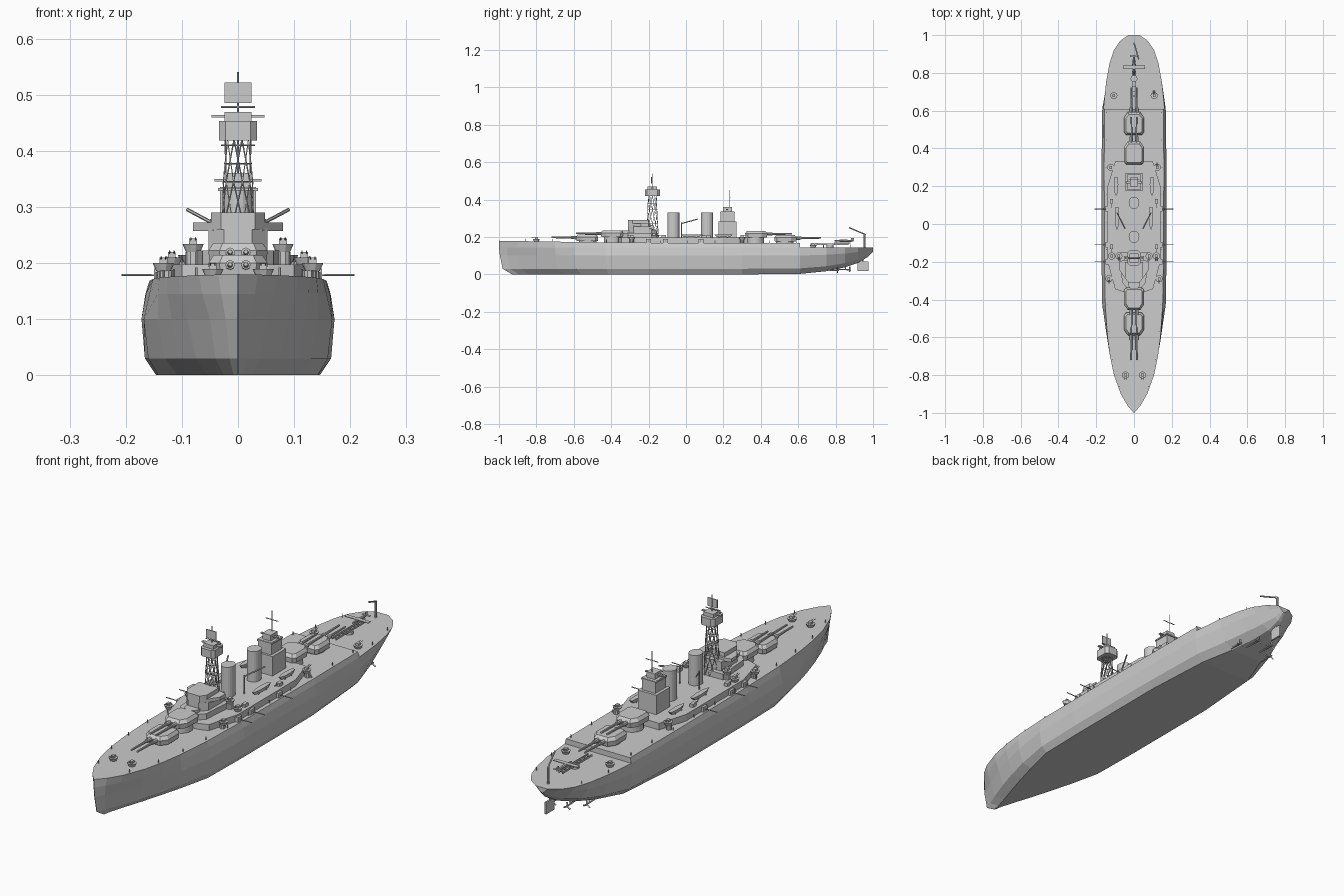
import bpy, bmesh, math
from mathutils import Vector

if "Cube" in bpy.data.objects:
    bpy.data.objects.remove(bpy.data.objects["Cube"])

def mesh(name, verts, faces):
    me = bpy.data.meshes.new(name)
    me.from_pydata(verts, [], faces)
    bm = bmesh.new(); bm.from_mesh(me)
    bmesh.ops.recalc_face_normals(bm, faces=bm.faces)
    bm.to_mesh(me); bm.free()
    ob = bpy.data.objects.new(name, me)
    bpy.context.collection.objects.link(ob)
    return ob

def loft(name, rings):
    n = len(rings[0])
    faces = [[k*n+i, k*n+(i+1) % n, (k+1)*n+(i+1) % n, (k+1)*n+i]
             for k in range(len(rings)-1) for i in range(n)]
    faces += [list(range(n)), list(range((len(rings)-1)*n, len(rings)*n))]
    return mesh(name, [p for r in rings for p in r], faces)

def prism(name, pts, z0, z1, c=(0, 0), s=1):
    return loft(name, [[(c[0]+x*k, c[1]+y*k, z) for x, y in pts] for z, k in ((z0, 1), (z1, s))])

def box(name, x0, x1, y0, y1, z0, z1):
    return prism(name, [(x0, y0), (x1, y0), (x1, y1), (x0, y1)], z0, z1)

def cyl(name, x, y, z0, z1, r, r2=None, n=16, sy=1):
    pts = [(r*math.cos(i*math.tau/n), sy*r*math.sin(i*math.tau/n)) for i in range(n)]
    return prism(name, pts, z0, z1, (x, y), (r if r2 is None else r2)/r)

def rods(name, segs, r, n=6, r2=None):
    verts, faces = [], []
    for a, b in segs:
        a, b = Vector(a), Vector(b)
        q = (b-a).to_track_quat('Z', 'Y'); o = len(verts)
        for p, rad in ((a, r), (b, r2 or r)):
            verts += [p+q @ Vector((rad*math.cos(i*math.tau/n), rad*math.sin(i*math.tau/n), 0)) for i in range(n)]
        faces += [[o+i, o+(i+1) % n, o+n+(i+1) % n, o+n+i] for i in range(n)]
        faces += [[o+i for i in range(n)], [o+n+i for i in range(n)]]
    return mesh(name, verts, faces)

def sym(half):
    return half + [(-x, y) for x, y in reversed(half)]

def deck(y):
    return 0.145 if y > 0.61 else 0.168 + 0.012*max(0, -y)**1.5

# Hull stations: y, half widths at deck, upper, belly, bilge, bottom, keel height
rows = [(-1, .001, .001, .001, .001, .001, 0), (-.96, .035, .03, .022, .015, .008, 0),
        (-.9, .070, .064, .05, .04, .025, 0), (-.8, .106, .102, .09, .075, .055, 0),
        (-.7, .127, .126, .118, .105, .082, 0), (-.6, .14, .143, .143, .13, .108, 0),
        (-.43, .152, .158, .168, .16, .142, 0), (-.2, .156, .164, .172, .166, .146, 0),
        (.3, .158, .165, .172, .166, .146, 0), (.61, .156, .162, .168, .155, .125, .003)]
aft = [(.75, 0, .148, .143, .118, .08, .017), (.85, 0, .13, .118, .085, .045, .038),
       (.92, 0, .107, .09, .055, .02, .062), (.97, 0, .073, .052, .025, .008, .092), (1, 0, .03, .02, .01, .004, .122)]
lower = []
for t, d, u, m, l, b, k in rows + aft:
    half = []
    for w, z, bow in ((b, 0, .93), (l, .03, .98), (m, .1, .995), (u, .145, 1)):
        half.append((w, t*bow if t < -.6 else t*(1-(1-bow)*max(0, (-.2-t)/.4)) if t < 0 else t, k+z*(1-k/.145)))
    lower.append(half + [(-x, y, z) for x, y, z in reversed(half)])
loft("lower_hull", lower)
loft("upper_hull", [[(r[2], r[0], .145), (r[1], r[0], deck(r[0])), (-r[1], r[0], deck(r[0])), (-r[2], r[0], .145)]
                    for r in rows])

# Superstructure deck and forward bridge
prism("boat_deck", sym([(.055, -.36), (.1, -.345), (.14, -.2), (.14, .2), (.1, .33)]), .16, .197)
prism("bridge_base", sym([(.03, -.345), (.063, -.31), (.075, -.15)]), .19, .222)
prism("bridge_house", sym([(.025, -.31), (.053, -.28), (.053, -.17)]), .22, .262)
prism("bridge_wings", sym([(.045, -.29), (.08, -.24), (.08, -.2), (.05, -.19)]), .257, .272)
prism("bridge_top", sym([(.03, -.31), (.048, -.285), (.048, -.2)]), .26, .29)
cyl("conning_tower", 0, -.315, .19, .235, .032)

# Cage mast with top and radar
my = -.18
def ringpt(r, a, z): return (r*math.cos(a), my+r*math.sin(a), z)
segs = []
for z0, z1, r0, r1 in ((.195, .27, .036, .03), (.27, .345, .03, .026), (.345, .42, .026, .023)):
    for i in range(10):
        a = i*math.tau/10
        for d in (-.63, .63):
            segs.append((ringpt(r0, a, z0), ringpt(r1, a+d, z1)))
    segs += [(ringpt(r1, i*math.tau/12, z1), ringpt(r1, (i+1)*math.tau/12, z1)) for i in range(12)]
segs += [(ringpt(.024, i*math.tau/12, .377), ringpt(.024, (i+1)*math.tau/12, .377)) for i in range(12)]
rods("cage_mast", segs, .0013, 4)
prism("mast_top", sym([(.022, -.04), (.034, -.028), (.034, .028), (.022, .04)]), .418, .453, (0, my))
box("mast_cabin", -.024, .024, my-.025, my+.025, .453, .469)
box("mast_range_finder", -.047, .047, my-.006, my+.006, .459, .464)
rods("mast_pole", [((0, my, .465), (0, my, .54)), ((-.03, my, .478), (.03, my, .478))], .0018)
box("radar_panel", -.024, .024, my-.006, my-.002, .485, .522)

# Funnels and aft tower
for name, y in (("fore_funnel", -.068), ("aft_funnel", .112)):
    cyl(name, 0, y, .19, .33, .028, n=20, sy=1.15)
box("aft_tower_base", -.045, .045, .175, .27, .19, .282)
box("aft_tower", -.032, .032, .185, .258, .28, .335)
box("aft_tower_platform", -.036, .036, .182, .262, .328, .334)
box("aft_tower_cabin", -.02, .02, .198, .245, .335, .36)
box("aft_range_finder", -.042, .042, .215, .225, .345, .35)
rods("aft_pole", [((0, .235, .355), (0, .235, .45)), ((-.03, .235, .41), (.03, .235, .41))], .0018)

# Main turrets: y centre, base height, direction
plan = sym([(.033, -.064), (.053, -.035), (.053, .042), (.042, .056)])
for name, y, z, d in (("turret_one", -.525, .178, 1), ("turret_two", -.392, .2, 1),
                      ("turret_three", .372, .197, -1), ("turret_four", .528, .175, -1)):
    pts = [(x, v*d) for x, v in plan]
    loft(name, [[(x*k, y+v*k, z+h) for x, v in pts] for h, k in ((0, .95), (.022, 1), (.036, .82))])
    cyl(name+"_barbette", 0, y, .15, z+.001, .046, n=20)
    for s in (-1, 1):
        rods(name+"_barrel", [((s*.014, y-d*.05, z+.018), (s*.014, y-d*.195, z+.02))], .006, 8, .004)
        rods(name+"_sleeve", [((s*.014, y-d*.05, z+.018), (s*.014, y-d*.09, z+.019))], .0085, 8)

def gun_tub(x, y, z):
    cyl("gun_tub", x, y, z, z+.014, .013, .019, 10)
    box("gun_mount", x-.007, x+.007, y-.008, y+.008, z+.012, z+.024)
    d = -1 if y < 0 else 1
    rods("tub_gun", [((x+k*.004, y, z+.02), (x+k*.004, y+d*.026, z+.025)) for k in (-1, 1)], .0013, 5)

for s in (-1, 1):
    # Anti-aircraft tubs
    for x, y, z in ((.045, -.8, .175), (.107, .68, .143), (.133, -.29, .186), (.123, .3, .186), (.08, -.17, .22),
                    (.118, -.17, .196)):
        gun_tub(s*x, y, z)
    cyl("tub_pedestal", s*.08, -.17, .19, .22, .014, n=10)
    for y in (-.29, .3):
        cyl("tub_pedestal", s*.128, y, .16, .187, .012, n=10)
    # Broadside guns
    for y in (.08, -.11, -.2):
        box("gun_sponson", s*.125, s*.15, y-.014, y+.014, .165, .19)
        rods("broadside_gun", [((s*.14, y, .178), (s*.208, y, .179))], .002, 6)
    # Small deck guns
    for y in (-.12, .12):
        box("deck_gun_shield", s*.118-.008, s*.118+.008, y-.012, y+.012, .196, .211)
        rods("deck_gun", [((s*.118, y, .205), (s*.118, y-.035, .208))], .002)
    # Boats
    for x, y, l in ((.095, .2, .042), (.09, .03, .05)):
        hull = sym([(.003, -l), (.012, -l*.5), (.014, l*.2), (.009, l)])
        prism("boat", [(a*.6, b*.85) for a, b in hull], .199, .214, (s*x, y), 1.4)
        for v in (-.5, .5):
            box("boat_cradle", s*x-.01, s*x+.01, y+v*l-.003, y+v*l+.003, .195, .203)
    # Boat cranes
    rods("boat_crane", [((s*.047, -.025, .195), (s*.047, -.025, .278)),
                        ((s*.047, -.025, .272), (s*.09, .06, .295))], .0032)
    # Deck edge posts
    for i in range(13):
        y = -.86+i*.145
        w = next(a[1+(a[0] > .61)] + (b[1+(a[0] > .61 or b[0] > .61)]-a[1+(a[0] > .61)])*(y-a[0])/(b[0]-a[0])
                 for a, b in zip(rows+aft, (rows+aft)[1:]) if a[0] <= y <= b[0])
        rods("deck_post", [((s*(w-.01), y, deck(y)-.004), (s*(w-.01), y, deck(y)+.014))], .002)
    # Shafts and propellers
    for x, y, z in ((.035, .875, .024), (.085, .81, .02)):
        rods("propeller_shaft", [((s*x, y-.15, z+.008), (s*x, y+.008, z))], .0035)
        rods("shaft_strut", [((s*x, y-.02, z), (s*x*.8, y-.03, z+.045))], .0025)
        for k in range(3):
            a = math.pi/2+k*math.tau/3
            c, n = math.cos(a), math.sin(a)
            rods("propeller_blade", [((s*x, y, z), (s*x+.018*c, y, z+.018*n))], .003, 4, .004)

# Rudder
box("rudder", -.004, .004, .918, .975, .018, .07)
rods("rudder_stock", [((0, .945, .065), (0, .945, .12))], .004)

# Catapult, seaplane and stern crane
cyl("catapult_base", 0, .77, .14, .158, .018)
for s in (-1, 1):
    box("catapult_rail", s*.009-.002, s*.009+.002, .665, .87, .157, .165)
for i in range(8):
    box("catapult_tie", -.009, .009, .675+i*.026, .679+i*.026, .158, .162)
rods("seaplane_body", [((0, .84, .18), (0, .895, .179))], .007, 8, .004)
rods("seaplane_nose", [((0, .84, .18), (0, .795, .18))], .007, 8, .003)
rods("seaplane_float", [((0, .79, .168), (0, .88, .168))], .004)
box("seaplane_wing", -.058, .058, .82, .838, .184, .187)
box("seaplane_tailplane", -.02, .02, .884, .895, .179, .181)
box("seaplane_fin", -.001, .001, .883, .897, .18, .195)
rods("stern_crane", [((0, .955, .14), (0, .955, .217))], .0055, 8)
rods("stern_crane_boom", [((0, .96, .213), (.025, .872, .25))], .0035)
